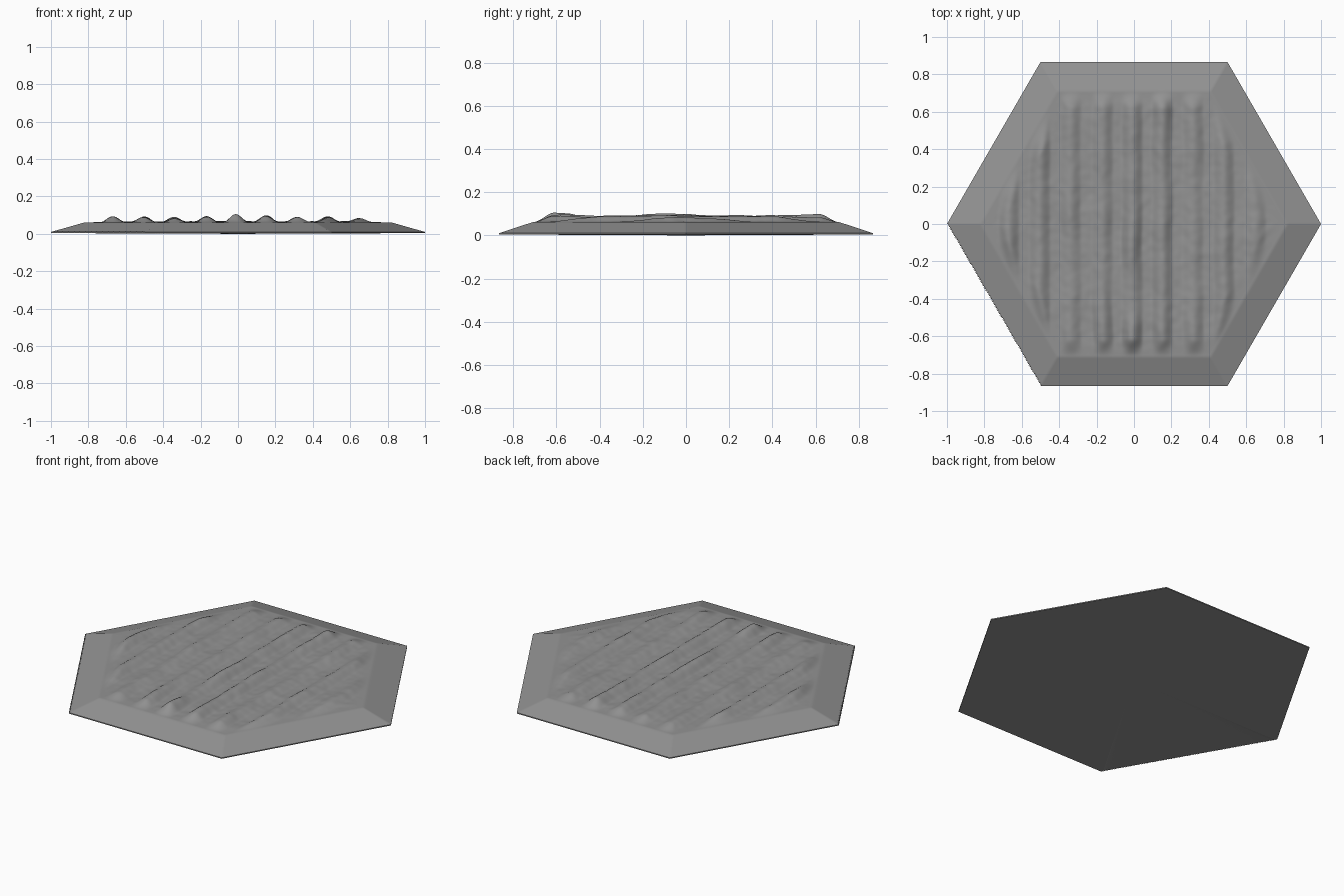
import bpy, bmesh, math
from mathutils import Vector, noise

if "Cube" in bpy.data.objects:
    bpy.data.objects.remove(bpy.data.objects["Cube"])

N = 110                      # lattice steps from centre to corner
H = math.sqrt(3) / 2
RIM, PLATEAU = 0.010, 0.061  # heights of outer rim and field
INNER = 0.82                 # hex radius where the slope ends
# furrow ridges: x position and crest height at its highest point
RIDGES = [(-.67, .037), (-.505, .034), (-.34, .027), (-.17, .031), (-.01, .042),
          (.15, .036), (.315, .028), (.48, .034), (.65, .024)]


def smooth(t):
    t = max(0.0, min(1.0, t))
    return t * t * (3 - 2 * t)


def height(x, y, ring):
    # straight bevelled slope
    if ring >= INNER:
        return RIM + (PLATEAU - RIM) * (1 - ring) / (1 - INNER)
    fade = smooth((INNER - ring) / 0.11)
    # lumpy soil
    z = PLATEAU + fade * (0.003 + 0.005 * noise.noise(Vector((x * 6, y * 6, 0)))
                          + 0.002 * noise.noise(Vector((x * 22, y * 22, 3))))
    # rounded ridges running front to back, uneven along their length
    for i, (rx, rh) in enumerate(RIDGES):
        d = x - rx - 0.008 * noise.noise(Vector((i * 5, y * 4, 1)))
        if abs(d) < 0.06:
            bump = 0.72 + 0.45 * noise.noise(Vector((i * 3.7, y * 3.5, 8)))
            bump += 0.28 * math.exp(-((y + 0.57) / 0.08) ** 2)
            z += fade * rh * max(0.3, min(1.0, bump)) * math.cos(d / 0.06 * math.pi / 2) ** 1.5
    return z


bm = bmesh.new()
# field surface on a triangular lattice filling the hexagon
grid = {}
for q in range(-N, N + 1):
    for r in range(-N, N + 1):
        ring = max(abs(q), abs(r), abs(q + r)) / N
        if ring <= 1:
            x, y = (q + r / 2) / N, r * H / N
            grid[q, r] = bm.verts.new((x, y, height(x, y, ring)))
for (q, r) in list(grid):
    for tri in (((q, r), (q + 1, r), (q, r + 1)), ((q + 1, r), (q + 1, r + 1), (q, r + 1))):
        if all(k in grid for k in tri):
            bm.faces.new([grid[k] for k in tri])

# thin rim wall and flat underside
edges = [e for e in bm.edges if e.is_boundary]
ext = bmesh.ops.extrude_edge_only(bm, edges=edges)["geom"]
for v in ext:
    if isinstance(v, bmesh.types.BMVert):
        v.co.z = 0.004
under = [e for e in ext if isinstance(e, bmesh.types.BMEdge) and e.is_boundary]
centre = bm.verts.new((0, 0, 0))
for e in under:
    bm.faces.new((e.verts[0], e.verts[1], centre))
bmesh.ops.recalc_face_normals(bm, faces=bm.faces)

mesh = bpy.data.meshes.new("ploughed_field_tile")
bm.to_mesh(mesh)
bm.free()

# dark grey soil
soil = bpy.data.materials.new("soil")
soil.diffuse_color = (0.29, 0.29, 0.29, 1)
soil.use_nodes = True
soil.node_tree.nodes["Principled BSDF"].inputs["Base Color"].default_value = soil.diffuse_color
mesh.materials.append(soil)

tile = bpy.data.objects.new("ploughed_field_tile", mesh)
bpy.context.collection.objects.link(tile)
bpy.context.view_layer.objects.active = tile
tile.select_set(True)
bpy.ops.object.shade_smooth_by_angle(angle=math.radians(30))
